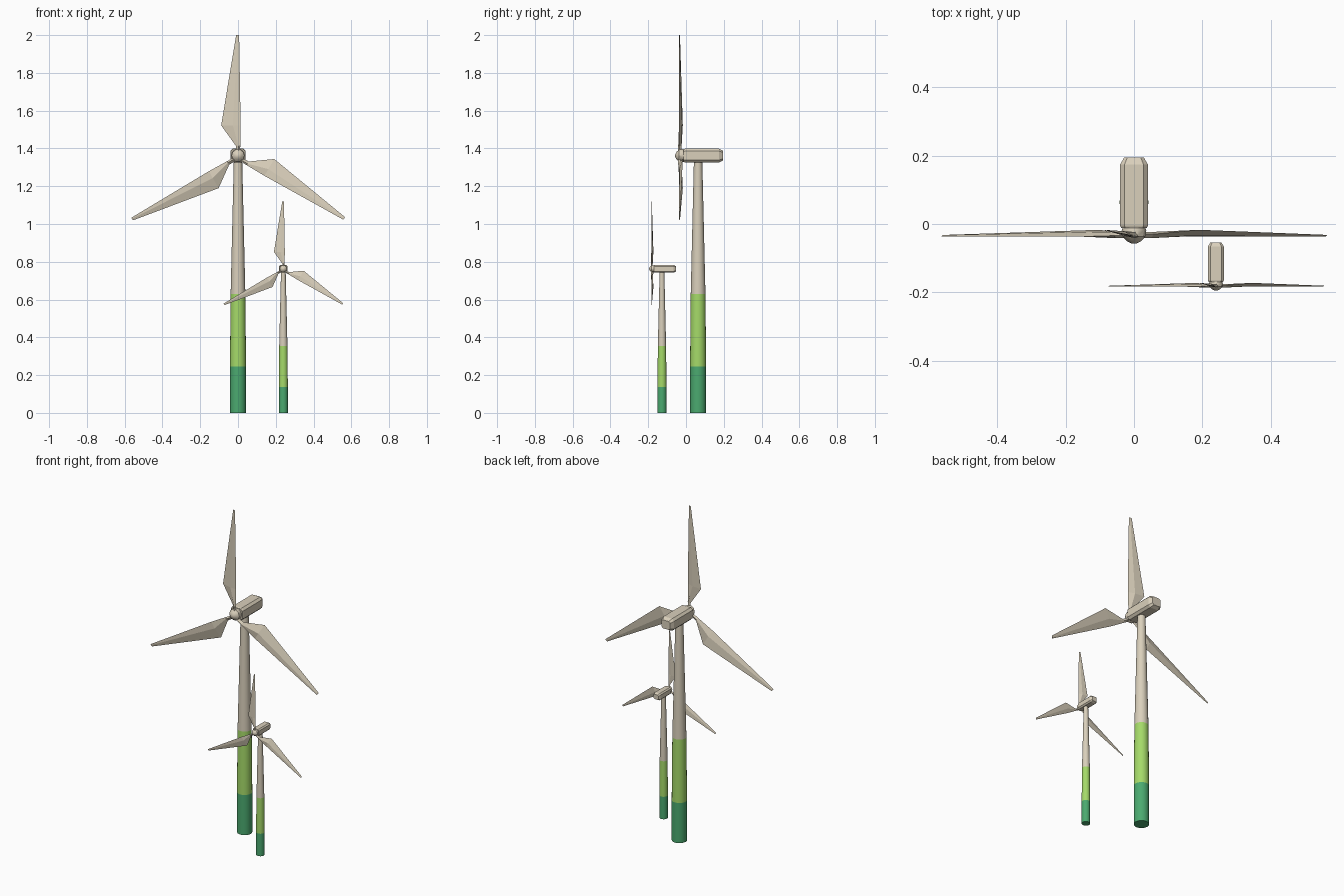
import bpy, bmesh, math
from mathutils import Matrix, Vector

if "Cube" in bpy.data.objects:
    bpy.data.objects.remove(bpy.data.objects["Cube"])


def material(name, rgb):
    m = bpy.data.materials.new(name)
    m.diffuse_color = (*rgb, 1)
    m.use_nodes = True
    m.node_tree.nodes["Principled BSDF"].inputs["Base Color"].default_value = m.diffuse_color
    return m


CREAM = material("cream", (0.70, 0.63, 0.50))
LIME = material("lime_green", (0.376, 0.70, 0.14))
GREEN = material("deep_green", (0.07, 0.40, 0.16))


def loft(name, rings, place, mats=(CREAM,), rule=None, smooth=False):
    """Skin a list of equal-length point rings and cap both ends."""
    bm = bmesh.new()
    loops = [[bm.verts.new(p) for p in ring] for ring in rings]
    n = len(loops[0])
    for a, b in zip(loops, loops[1:]):
        for i in range(n):
            j = (i + 1) % n
            bm.faces.new((a[i], a[j], b[j], b[i]))
    bm.faces.new(loops[0][::-1])
    bm.faces.new(loops[-1])
    bmesh.ops.recalc_face_normals(bm, faces=bm.faces)
    if rule:
        for f in bm.faces:
            f.material_index = rule(f.calc_center_median())
    mesh = bpy.data.meshes.new(name)
    bm.to_mesh(mesh)
    bm.free()
    for m in mats:
        mesh.materials.append(m)
    ob = bpy.data.objects.new(name, mesh)
    bpy.context.collection.objects.link(ob)
    ob.matrix_world = place
    if smooth:
        bpy.ops.object.select_all(action='DESELECT')
        ob.select_set(True)
        bpy.context.view_layer.objects.active = ob
        bpy.ops.object.shade_smooth_by_angle(angle=math.radians(35))
    return ob


def circle(r, n, turn=0.0):
    return [(r * math.cos(turn + math.tau * i / n), r * math.sin(turn + math.tau * i / n))
            for i in range(n)]


def turbine(prefix, place):
    # tapered tower, coloured in bands by height
    profile = [(0, .0425), (.245, .0425), (.63, .039), (1.345, .022)]
    loft(prefix + "tower",
         [[(x, y + .064, z) for x, y in circle(r, 20)] for z, r in profile],
         place, (CREAM, LIME, GREEN),
         lambda c: 2 if c.z < .24 else 1 if c.z < .6 else 0, smooth=True)

    # chamfered nacelle with a narrowed rear end
    w, h, c = .041, .037, .013
    octagon = [(w, h - c), (w - c, h), (c - w, h), (-w, h - c),
               (-w, c - h), (c - w, -h), (w - c, -h), (w, c - h)]
    loft(prefix + "nacelle",
         [[(x * s, y, 1.362 + z * s) for x, z in octagon]
          for y, s in ((-.012, .92), (-.004, 1), (.174, 1), (.195, .7))], place)

    # rounded rotor hub
    loft(prefix + "hub",
         [[(x, y, 1.362 + z) for x, z in circle(r, 10)]
          for y, r in ((-.004, .03), (-.018, .036), (-.036, .034), (-.05, .021), (-.057, .007))],
         place, smooth=True)

    # three blades; stations: radius, trailing (x, y), leading (x, y), half thickness
    stations = [(.02, -.009, -.03, .011, -.034, .009),
                (.06, -.010, -.03, .012, -.034, .009),
                (.17, -.089, -.017, .014, -.037, .006),
                (.648, -.010, -.032, .006, -.037, .002)]
    rings = []
    for r, tx, ty, lx, ly, t in stations:
        mx, my = lx + (tx - lx) * .4, ly + (ty - ly) * .4
        rings.append([(lx, ly, r), (mx, my + t, r), (tx, ty, r), (mx, my - t, r)])
    for k in range(3):
        spin = Matrix.Translation((0, 0, 1.352)) @ Matrix.Rotation(k * math.tau / 3, 4, 'Y')
        loft(f"{prefix}blade_{k + 1}", rings, place @ spin)


turbine("large_", Matrix.Identity(4))
turbine("small_", Matrix.Translation((.24, -.163, 0)) @ Matrix.Scale(.56, 4))
